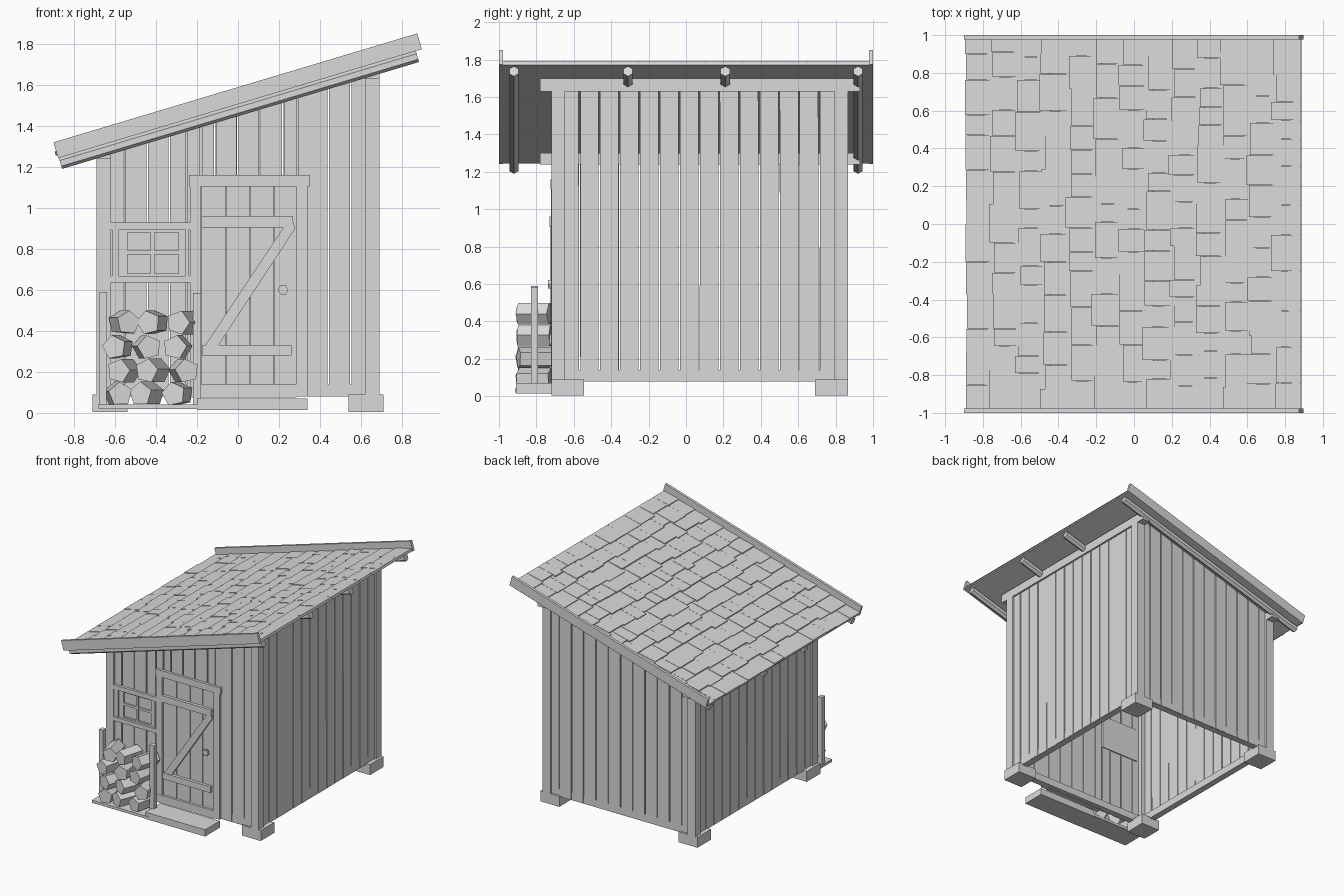
import bpy, bmesh, math, random
from mathutils import Matrix, Vector

if "Cube" in bpy.data.objects:
    bpy.data.objects.remove(bpy.data.objects["Cube"])

random.seed(4)
mat = bpy.data.materials.new("weathered grey wood")
mat.diffuse_color = (0.7, 0.7, 0.7, 1)
mat.use_nodes = True
mat.node_tree.nodes["Principled BSDF"].inputs["Base Color"].default_value = mat.diffuse_color

SLOPE = 0.2994
ANG = math.atan(SLOPE)
ROOF_Z = 1.505
ROOF = Matrix.Translation((0, 0, ROOF_Z)) @ Matrix.Rotation(-ANG, 4, 'Y')


def prism(bm, pts, a, b, axis='y', mat4=None):
    """Extrude a 2D outline (x,z) along y, or (y,z) along x."""
    def place(p, d):
        v = Vector((p[0], d, p[1]) if axis == 'y' else (d, p[0], p[1]))
        return mat4 @ v if mat4 else v
    lo = [bm.verts.new(place(p, a)) for p in pts]
    hi = [bm.verts.new(place(p, b)) for p in pts]
    n = len(pts)
    bm.faces.new(lo)
    bm.faces.new(hi[::-1])
    for i in range(n):
        j = (i + 1) % n
        bm.faces.new((lo[j], lo[i], hi[i], hi[j]))


def box(bm, x0, x1, y0, y1, z0, z1, mat4=None):
    prism(bm, [(x0, z0), (x1, z0), (x1, z1), (x0, z1)], y0, y1, 'y', mat4)


def ngon(n, r, cx=0, cz=0, start=0.0):
    return [(cx + r * math.cos(start + 2 * math.pi * i / n),
             cz + r * math.sin(start + 2 * math.pi * i / n)) for i in range(n)]


def finish(name, bm):
    bmesh.ops.recalc_face_normals(bm, faces=bm.faces)
    me = bpy.data.meshes.new(name)
    bm.to_mesh(me)
    bm.free()
    me.materials.append(mat)
    ob = bpy.data.objects.new(name, me)
    bpy.context.collection.objects.link(ob)


def boxes(name, *specs):
    bm = bmesh.new()
    for s in specs:
        box(bm, *s)
    finish(name, bm)


def roof_z(x):
    return ROOF_Z + SLOPE * x


# Main frame: corner feet, posts, sills and wall plates
YF, YB, XW = -0.72, 0.865, 0.69
PR = 0.014          # planks sit back from the post faces
YP = YF + PR        # front plank face
boxes("corner_feet", *[(x, x + 0.17, y, y + 0.175, 0.005, 0.09)
                       for x in (-0.71, 0.54) for y in (YF, 0.69)])
boxes("corner_posts", *[(x, x + 0.07, y, y + 0.07, 0.085, top)
                        for x, top in ((-XW, 1.25), (XW - 0.07, 1.635))
                        for y in (YF, YB - 0.07)])
boxes("sills",
      (-0.62, 0.62, YP + 0.004, YF + 0.07, 0.08, 0.14),
      (-0.62, 0.62, YB - 0.07, YB - PR - 0.004, 0.08, 0.14),
      (-XW + PR + 0.004, -XW + 0.07, YF + 0.07, YB - 0.07, 0.08, 0.14),
      (XW - 0.07, XW - PR - 0.004, YF + 0.07, YB - 0.07, 0.08, 0.14))
boxes("wall_plates",
      (-XW, -XW + 0.07, -0.78, 0.93, 1.24, 1.30),
      (XW - 0.07, XW, -0.78, 0.93, 1.63, 1.70))


def gap():
    return random.uniform(0.0025, 0.005)


# Side walls: vertical planks with narrow gaps
edges_y = [-0.66] + [-0.57 + 0.1068 * i for i in range(13)] + [0.81]
for name, x0, x1, top in (("left_wall_planks", -XW + PR, -XW + PR + 0.02, 1.25),
                          ("right_wall_planks", XW - PR - 0.02, XW - PR, 1.64)):
    bm = bmesh.new()
    for a, b in zip(edges_y, edges_y[1:]):
        j = random.uniform(0.0, 0.003) * (1 if x0 < 0 else -1)
        prism(bm, [(a + gap(), 0.082), (b - gap(), 0.082), (b - gap(), top), (a + gap(), top)],
              x0 + j, x1 + j, 'x')
    finish(name, bm)

# Front and back walls: planks cut along the roof slope
edges_x = [-0.63] + [-0.555 + 0.1105 * i for i in range(11)] + [0.63]
DX0, DX1, DTOP = -0.18, 0.29, 1.11
WX0, WX1, WZ0, WZ1 = -0.60, -0.25, 0.65, 0.91
for name, y0, front in (("front_wall_planks", YP, True),
                        ("back_wall_planks", YB - PR - 0.02, False)):
    bm = bmesh.new()
    cuts = edges_x
    if front:           # openings for the door and the window
        cuts = sorted([e for e in edges_x if abs(e - DX1) > 0.05 and abs(e + 0.2235) > 0.01]
                      + [WX0, WX1, DX0, DX1])
    for a, b in zip(cuts, cuts[1:]):
        mid = (a + b) / 2
        z0 = DTOP if front and DX0 < mid < DX1 else 0.082
        j = random.uniform(0.0, 0.003) * (1 if front else -1)
        a = a if a in (WX0, -0.63) else a + gap()
        b = b if b in (WX0, 0.63) else b - gap()
        y = y0 + j
        if front and WX0 < mid < WX1:
            box(bm, a, b, y, y + 0.02, z0, WZ0)
            z0 = WZ1
        prism(bm, [(a, z0), (b, z0), (b, roof_z(b) - 0.01), (a, roof_z(a) - 0.01)], y, y + 0.02)
    finish(name, bm)

# Door: planks, frame, Z brace, knob and threshold
bm = bmesh.new()
cuts = [DX0, -0.06, 0.06, 0.175, DX1]
for a, b in zip(cuts, cuts[1:]):
    box(bm, a + 0.002, b - 0.002, YP + random.uniform(0, 0.003), YP + 0.022, 0.14, DTOP)
finish("door_planks", bm)
boxes("door_frame",
      (-0.235, -0.18, YF - 0.002, YP + 0.01, 0.09, 1.105),
      (0.285, 0.34, YF - 0.002, YP + 0.01, 0.08, 1.105),
      (-0.24, 0.35, YF - 0.005, YP + 0.01, 1.105, 1.16))
bm = bmesh.new()
box(bm, -0.178, 0.268, YF - 0.009, YP + 0.005, 0.905, 0.96)
box(bm, -0.172, 0.26, YF - 0.009, YP + 0.005, 0.28, 0.33)
prism(bm, [(-0.17, 0.315), (-0.105, 0.315), (0.28, 0.90), (0.265, 0.945), (0.235, 0.925)],
      YF - 0.005, YP + 0.005)
finish("door_brace", bm)
bm = bmesh.new()
prism(bm, ngon(6, 0.014, 0.22, 0.60), YF - 0.005, YP + 0.005)
prism(bm, ngon(6, 0.026, 0.22, 0.60), YF - 0.018, YF - 0.002)
finish("door_knob", bm)
boxes("door_threshold", (-0.235, 0.285, YF - 0.004, YP + 0.02, 0.075, 0.14))
boxes("door_step", (-0.20, 0.34, -0.91, YF, 0.015, 0.07))

# Window: recessed pane, casing, sash and crossbars
boxes("window_pane", (-0.60, -0.25, YP + 0.012, YP + 0.03, 0.64, 0.92))
boxes("window_casing",
      (-0.62, -0.235, YF - 0.005, YP + 0.014, 0.893, 0.928),
      (-0.62, -0.235, YF - 0.005, YP + 0.014, 0.635, 0.668),
      (-0.615, -0.58, YF, YP + 0.014, 0.668, 0.893),
      (-0.255, -0.24, YF, YP + 0.014, 0.668, 0.893))
boxes("window_bars",
      (-0.58, -0.54, YP, YP + 0.014, 0.668, 0.893),
      (-0.29, -0.255, YP, YP + 0.014, 0.668, 0.893),
      (-0.54, -0.29, YP, YP + 0.014, 0.668, 0.68),
      (-0.54, -0.29, YP, YP + 0.014, 0.88, 0.893),
      (-0.427, -0.408, YP, YP + 0.014, 0.68, 0.88),
      (-0.54, -0.29, YP + 0.002, YP + 0.014, 0.773, 0.792))

# Firewood rack with stacked logs
boxes("rack_base", (-0.68, -0.17, -0.915, YF, 0.02, 0.042))
boxes("rack_posts",
      (-0.675, -0.64, -0.83, -0.79, 0.04, 0.59),
      (-0.22, -0.18, -0.83, -0.79, 0.04, 0.585))
bm = bmesh.new()
for row, z in enumerate((0.092, 0.205, 0.32, 0.44)):
    for k in range(3):
        x = (-0.57, -0.43, -0.28)[k] + (0.015 if row % 2 else -0.015)
        yaw = random.uniform(0.1, 0.4) * (1, -1, -1)[(k + row) % 3]
        place = Matrix.Translation((x, -0.81, z)) @ Matrix.Rotation(yaw, 4, 'Z')
        prism(bm, ngon(5, 0.06, start=math.pi / 2 + random.uniform(-0.3, 0.3)),
              -0.087, 0.087, 'y', place)
finish("firewood_logs", bm)

# Roof: hexagonal rafters, deck and barge boards laid in the sloped frame
bm = bmesh.new()
for y in (-0.92, -0.31, 0.21, 0.92):
    prism(bm, ngon(6, 0.028, y, -0.028, math.pi / 2), -0.912, 0.905, 'x', ROOF)
finish("rafters", bm)
bm = bmesh.new()
box(bm, -0.91, 0.925, -0.985, 0.985, 0.0, 0.018, ROOF)
finish("roof_deck", bm)
bm = bmesh.new()
for y in (-1.0, 0.978):
    box(bm, -0.915, 0.936, y, y + 0.022, 0.0, 0.08, ROOF)
finish("barge_boards", bm)

# Overlapping shingles in staggered rows
bm = bmesh.new()
ROWS, U0, U1 = 13, -0.918, 0.93
step = (U1 - U0) / ROWS
for r in range(ROWS):
    y = -0.978
    while y < 0.978:
        w = random.uniform(0.09, 0.21)
        end = y + w if y + w < 0.92 else 0.978
        lo = U0 + r * step + (random.uniform(-0.02, 0.015) if r else random.uniform(-0.006, 0.004))
        hi = min(U0 + (r + 1) * step + 0.035, U1)
        t = random.uniform(0.030, 0.036)
        prism(bm, [(lo, 0.014), (hi, 0.014), (hi, 0.022), (lo, t)],
              y + 0.001, end - 0.001, 'y', ROOF)
        y = end
finish("roof_shingles", bm)
